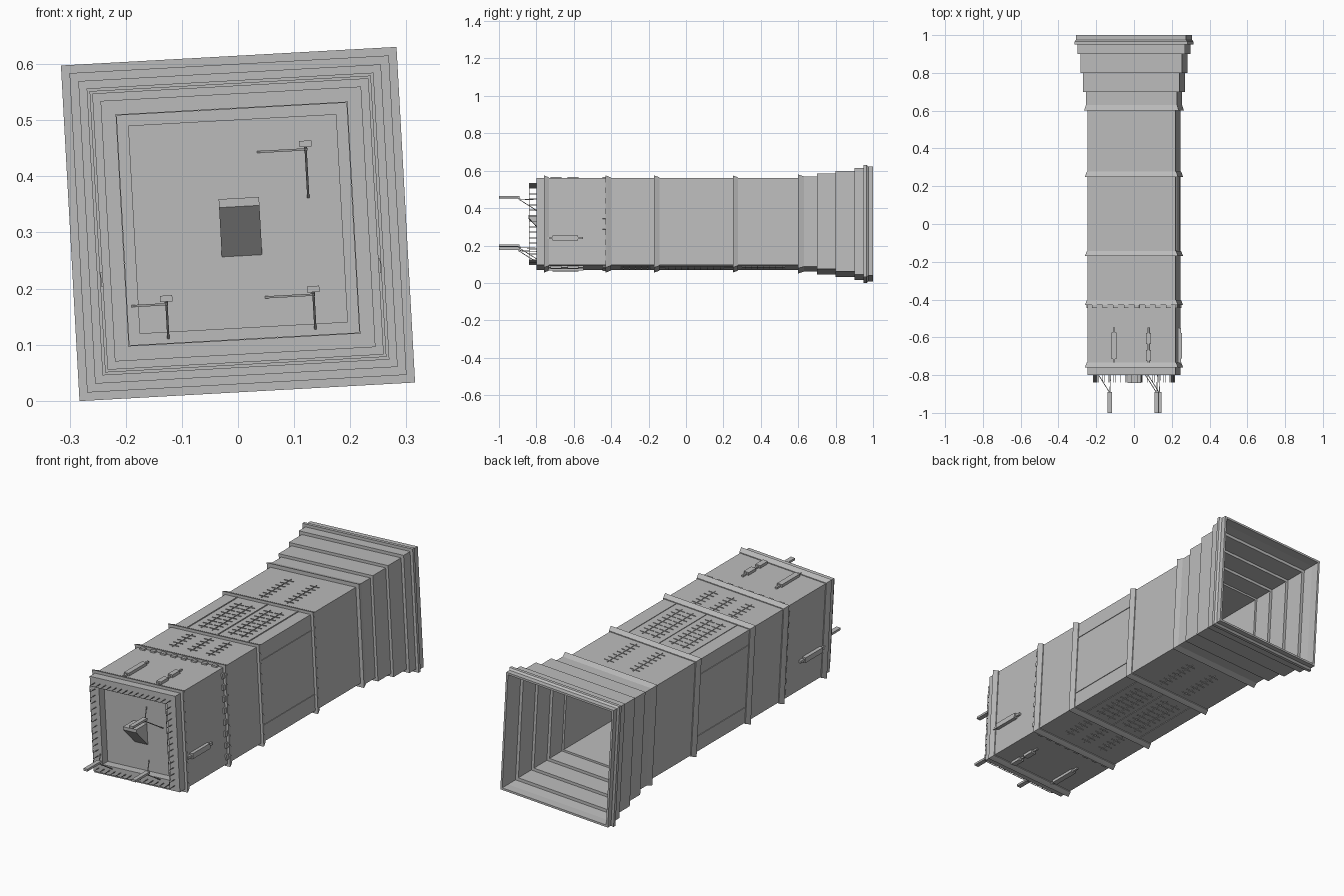
import bpy, bmesh, math
from mathutils import Matrix, Vector

if "Cube" in bpy.data.objects:
    bpy.data.objects.remove(bpy.data.objects["Cube"])

# One neutral colour
GREY = bpy.data.materials.new("hull_grey")
GREY.diffuse_color = (0.5, 0.5, 0.5, 1)
GREY.use_nodes = True
GREY.node_tree.nodes["Principled BSDF"].inputs["Base Color"].default_value = GREY.diffuse_color

# The whole module is rolled slightly about its long axis
ROLL = Matrix.Translation((0, 0, 0.315)) @ Matrix.Rotation(math.radians(-3.17), 4, 'Y')
INV = ROLL.inverted()
H = 0.2325          # half width of the main body


def finish(bm, name):
    bmesh.ops.recalc_face_normals(bm, faces=bm.faces[:])
    me = bpy.data.meshes.new(name)
    bm.to_mesh(me)
    bm.free()
    me.materials.append(GREY)
    ob = bpy.data.objects.new(name, me)
    ob.matrix_world = ROLL
    bpy.context.collection.objects.link(ob)
    return ob


def box(bm, centre, size, turn=Matrix()):
    m = turn @ Matrix.Translation(centre) @ Matrix.Diagonal((*size, 1))
    bmesh.ops.create_cube(bm, size=1, matrix=m)


def bar(bm, a, b, t):
    a, b = Vector(a), Vector(b)
    rot = (b - a).to_track_quat('Z', 'Y').to_matrix().to_4x4()
    m = Matrix.Translation((a + b) / 2) @ rot @ Matrix.Diagonal((t, t, (b - a).length, 1))
    bmesh.ops.create_cube(bm, size=1, matrix=m)


def side(k):
    """Turn from the top face to side k: 0 top, 1 right, 2 bottom, 3 left."""
    return Matrix.Rotation(k * math.pi / 2, 4, 'Y')


# Hull: square rings along the length, outside then inside
profile = [(-0.76, 0.185), (-0.80, 0.185), (-0.80, H)]
for y in (-0.76, -0.43, -0.17, 0.25):
    profile += [(y, H), (y, H + 0.014), (y + 0.012, H + 0.010), (y + 0.028, H + 0.004), (y + 0.028, H)]
profile += [(0.60, H), (0.60, 0.251), (0.63, 0.242)]
steps = [(0.70, 0.242, 0.256), (0.80, 0.256, 0.270), (0.90, 0.270, 0.285), (0.95, 0.285, 0.2995)]
for y, a, b in steps:
    profile += [(y, a), (y, b)]
profile += [(0.965, 0.2995), (0.975, 0.292), (1.0, 0.292), (1.0, 0.282), (0.955, 0.282)]
for y, a, b in reversed(steps[:3]):
    profile += [(y + 0.005, b - 0.008), (y + 0.005, a - 0.008)]
profile += [(0.61, 0.234), (0.61, H - 0.008), (-0.75, H - 0.008)]

bm = bmesh.new()
rings = [[bm.verts.new((sx * h, y, sz * h)) for sx, sz in ((-1, -1), (1, -1), (1, 1), (-1, 1))]
         for y, h in profile]
for r, s in zip(rings, rings[1:]):
    for i in range(4):
        j = (i + 1) % 4
        bm.faces.new((r[i], r[j], s[j], s[i]))
bm.faces.new(rings[0])
bm.faces.new(rings[-1])
finish(bm, "hull")

# Small locking teeth ahead of the second collar
bm = bmesh.new()
for k in range(4):
    for i in range(8):
        box(bm, (-0.196 + i * 0.056, -0.435, H + 0.003), (0.026, 0.022, 0.010), side(k))
finish(bm, "collar_teeth")

# Thin hoop and pins around the front frame
bm = bmesh.new()
for k in range(4):
    box(bm, (0, -0.839, 0.206), (0.414, 0.002, 0.002), side(k))
    for i in range(14):
        box(bm, (-0.206 + i * 0.412 / 14, -0.819, 0.206), (0.002, 0.04, 0.003), side(k))
finish(bm, "front_hoop")

# Equipment boxes on the four faces near the front
bm = bmesh.new()
for k, single, pair in ((0, -0.092, 0.090), (2, 0.123, -0.124)):
    box(bm, (single, -0.645, H + 0.004), (0.026, 0.14, 0.020), side(k))
    box(bm, (single, -0.642, H + 0.003), (0.010, 0.19, 0.012), side(k))
    for y in (-0.695, -0.605):
        box(bm, (pair, y, H + 0.004), (0.026, 0.058, 0.020), side(k))
    box(bm, (pair, -0.642, H + 0.003), (0.008, 0.19, 0.010), side(k))
for k, u in ((1, 0.088), (3, -0.085)):
    box(bm, (u, -0.645, H + 0.006), (0.026, 0.135, 0.022), side(k))
    box(bm, (u, -0.645, H + 0.004), (0.012, 0.19, 0.014), side(k))
finish(bm, "equipment_boxes")

# Comb shaped handrails on top and bottom
bm = bmesh.new()


def comb(k, u, y0, y1, n):
    box(bm, (u, (y0 + y1) / 2, H + 0.001), (0.003, y1 - y0, 0.004), side(k))
    for i in range(n):
        y = y0 + (y1 - y0) * (i + 0.5) / n
        box(bm, (u, y, H + 0.001), (0.050, 0.003, 0.004), side(k))


for k in (0, 2):
    for u in (-0.10, 0.0, 0.10):
        comb(k, u, -0.35, -0.19, 5)
    for u in (-0.11, -0.05, 0.05, 0.11):
        comb(k, u, -0.11, 0.20, 9)
    for u in (-0.07, 0.07):
        comb(k, u, 0.30, 0.53, 7)
finish(bm, "comb_rails")

# Long seam strips on the middle section
bm = bmesh.new()
for k in range(4):
    for u in ((-0.155, 0.155) if k % 2 else (-0.165, 0.0, 0.165)):
        box(bm, (u, 0.055, H + 0.001), (0.005, 0.39, 0.004), side(k))
finish(bm, "seam_strips")

# Wedge hood in the middle of the front recess
bm = bmesh.new()
outline = [(-0.842, 0.031), (-0.842, 0.046), (-0.76, 0.046), (-0.76, -0.057)]
left, right = [[bm.verts.new((x, y, z)) for y, z in outline] for x in (-0.032, 0.040)]
bm.faces.new(left)
bm.faces.new(right)
for i in range(4):
    j = (i + 1) % 4
    bm.faces.new((left[i], left[j], right[j], right[i]))
finish(bm, "front_hood")

# Three probe rods with their angled braces
bm = bmesh.new()
for x, z in ((0.120, 0.458), (-0.128, 0.182), (0.134, 0.199)):
    p = INV @ Vector((x, -0.945, z))
    box(bm, p, (0.022, 0.11, 0.011))
    root = p + Vector((0, 0.05, -0.010))
    bar(bm, p + Vector((0, 0.045, 0)), root + Vector((0, 0.01, 0)), 0.006)
    for dx, dz in ((-0.085, 0), (0, -0.085)):
        bar(bm, root, (root.x + dx, -0.76, root.z + dz), 0.004)
finish(bm, "probe_rods")
